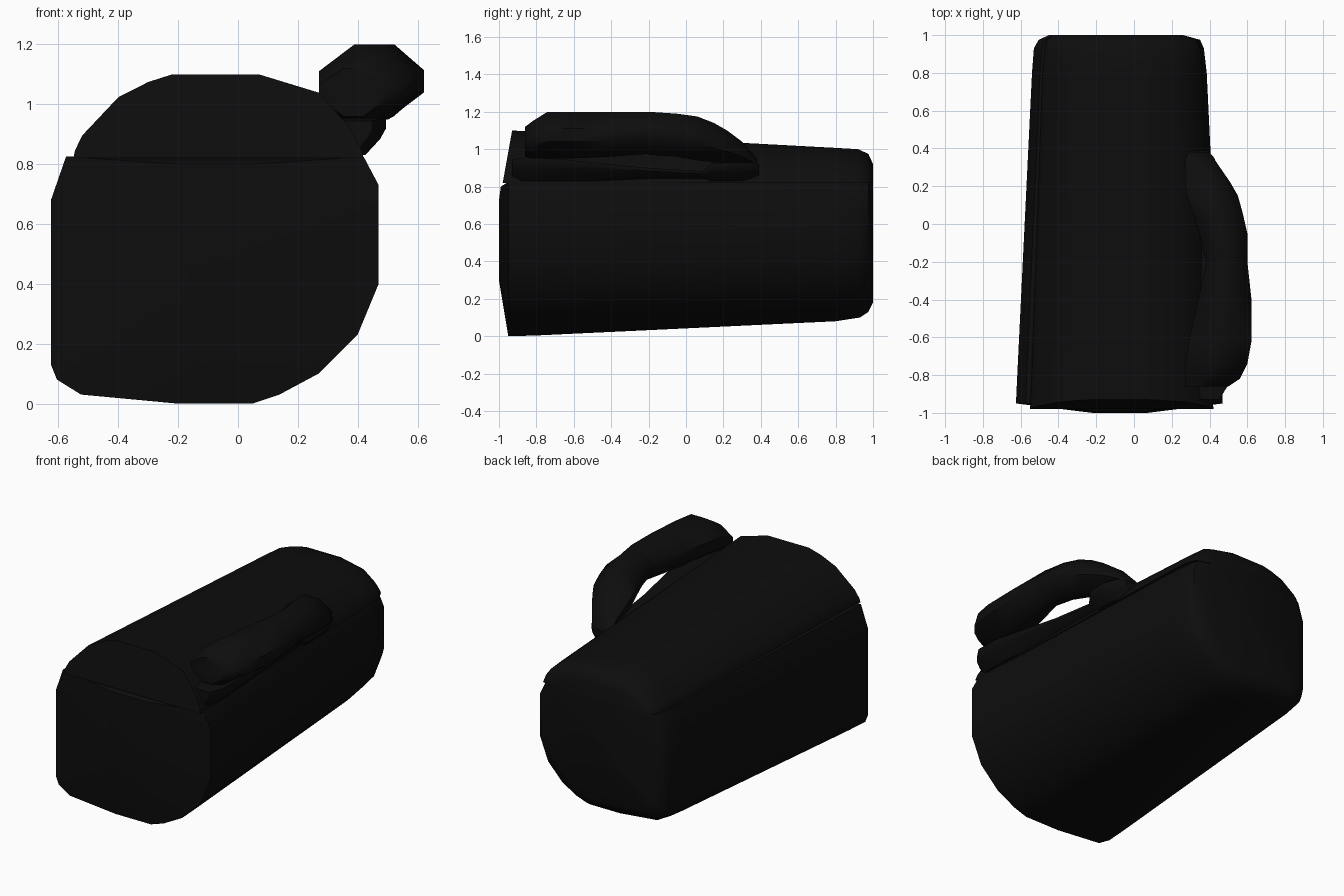
import bpy, bmesh, math

if "Cube" in bpy.data.objects:
    bpy.data.objects.remove(bpy.data.objects["Cube"])

black = bpy.data.materials.new("soft black fabric")
black.use_nodes = True
colour = (0.004, 0.004, 0.004, 1)
black.diffuse_color = colour
black.node_tree.nodes["Principled BSDF"].inputs["Base Color"].default_value = colour


def loft(name, rings, angle=50):
    """Skin a list of equal-length rings and close both ends."""
    bm = bmesh.new()
    loops = [[bm.verts.new(p) for p in ring] for ring in rings]
    n = len(loops[0])
    for a, b in zip(loops, loops[1:]):
        for i in range(n):
            j = (i + 1) % n
            bm.faces.new((a[i], a[j], b[j], b[i]))
    bm.faces.new(loops[0])
    bm.faces.new(loops[-1])
    bmesh.ops.recalc_face_normals(bm, faces=bm.faces)
    mesh = bpy.data.meshes.new(name)
    bm.to_mesh(mesh)
    bm.free()
    mesh.materials.append(black)
    obj = bpy.data.objects.new(name, mesh)
    bpy.context.collection.objects.link(obj)
    bpy.ops.object.select_all(action="DESELECT")
    obj.select_set(True)
    bpy.context.view_layer.objects.active = obj
    bpy.ops.object.shade_smooth_by_angle(angle=math.radians(angle))
    return obj


def fit(outline, y, x0, x1, z0, z1):
    """Stretch a profile into a box at depth y."""
    xs, zs = zip(*outline)
    sx = (x1 - x0) / (max(xs) - min(xs))
    sz = (z1 - z0) / (max(zs) - min(zs))
    return [(x0 + (x - min(xs)) * sx, y, z0 + (z - min(zs)) * sz) for x, z in outline]


# Main bag body: lopsided rounded profile tapering to the back
body_profile = [(-.57, .825), (.42, .825), (.47, .73), (.47, .4), (.4, .23),
                (.27, .1), (.14, .03), (.05, 0), (-.2, 0), (-.52, .03),
                (-.6, .08), (-.62, .13), (-.62, .68)]
body_rings = [fit(body_profile, *s) for s in (
    (-1, -.22, .07, .3, .78),
    (-.95, -.625, .47, 0, .825),
    (-.8, -.618, .462, .004, .825),
    (.8, -.54, .385, .08, .825),
    (.93, -.53, .37, .1, .825),
    (.975, -.505, .35, .13, .825),
    (1, -.45, .26, .18, .825))]
# keep the seam edge of the front panel just behind the lid
for i in (0, 1):
    x, y, z = body_rings[0][i]
    body_rings[0][i] = (x, -.99, .8)
loft("bag_body", body_rings)

# Domed lid with a leaning front
lid_profile = [(-.55, .825), (-.545, .85), (-.52, .9), (-.4, 1.025), (-.3, 1.075),
               (-.22, 1.1), (.07, 1.1), (.27, 1.04), (.37, .93), (.41, .86), (.42, .825)]
lid_rings = [fit(lid_profile, *s) for s in (
    (-.98, -.55, .42, .82, 1.1),
    (.8, -.485, .365, .82, 1.007),
    (.92, -.475, .355, .82, 1.0),
    (.975, -.46, .33, .82, .975),
    (1, -.43, .25, .82, .92))]
lid_rings[0] = [(x, y + (z - .82) * .18, z) for x, y, z in lid_rings[0]]
loft("bag_lid", lid_rings)


def octagon(y, x0, x1, z0, z1, cut=.36):
    cx, cz = (x1 - x0) * cut, (z1 - z0) * cut
    return [(x0 + cx, y, z0), (x1 - cx, y, z0), (x1, y, z0 + cz), (x1, y, z1 - cz),
            (x1 - cx, y, z1), (x0 + cx, y, z1), (x0, y, z1 - cz), (x0, y, z0 + cz)]


# Carry handle in two padded halves, meeting in the middle
loft("handle_front", [octagon(*s) for s in (
    (-.86, .27, .5, .96, 1.12),
    (-.82, .27, .56, .95, 1.15),
    (-.74, .27, .6, .95, 1.2),
    (-.62, .29, .622, .95, 1.2),
    (-.4, .34, .622, .96, 1.2),
    (-.2, .385, .6, .975, 1.2))])
loft("handle_back", [octagon(*s) for s in (
    (-.2, .38, .6, .97, 1.2),
    (-.05, .345, .6, .96, 1.19),
    (.06, .31, .575, .94, 1.175),
    (.15, .28, .55, .93, 1.14),
    (.22, .27, .51, .925, 1.1),
    (.3, .27, .455, .92, 1.04),
    (.38, .27, .4, .9, .95))])


# Wedge bases below each end of the handle
def wedge(y, x1, z1, low=.83):
    return [(.25, y, low), (x1 - .07, y, low), (x1 - .02, y, low + (z1 - low) * .45),
            (x1, y, low + (z1 - low) * .75), (x1, y, z1), (.25, y, z1)]


loft("handle_base_front", [wedge(*s) for s in (
    (-.93, .45, .945), (-.86, .495, .955), (-.7, .495, .95),
    (-.2, .44, .9), (.12, .415, .88))], 35)
loft("handle_base_back", [wedge(*s) for s in (
    (.08, .42, .88), (.14, .46, .925), (.26, .46, .93),
    (.35, .425, .93), (.39, .39, .92))], 35)
